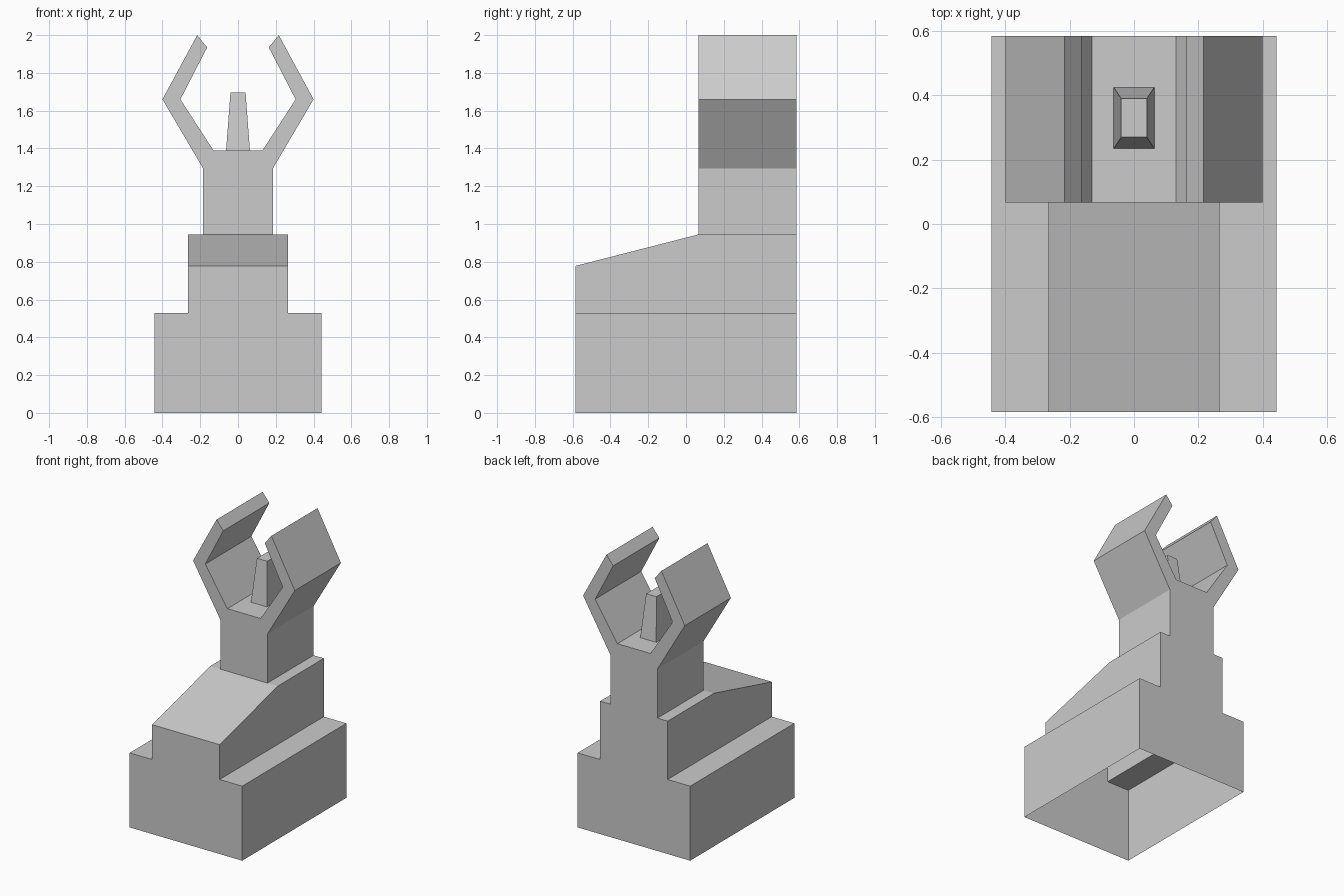
import bpy
import bmesh

if "Cube" in bpy.data.objects:
    bpy.data.objects.remove(bpy.data.objects["Cube"])

FRONT, MID, BACK = -0.585, 0.067, 0.585


def mirrored(half):
    """Closed front-view profile from its right half, bottom to top."""
    return half + [(-x, z) for x, z in reversed(half)]


def loft(name, stations, skip):
    """Skin profiles placed along y; skip lists the (span, edge) openings."""
    bm = bmesh.new()
    rings = [[bm.verts.new((x, y, z)) for x, z in prof] for y, prof in stations]
    n = len(rings[0])
    for s in range(len(rings) - 1):
        a, b = rings[s], rings[s + 1]
        for i in range(n):
            if (s, i) not in skip:
                j = (i + 1) % n
                bm.faces.new((a[i], a[j], b[j], b[i]))
    bm.faces.new(rings[0])
    bm.faces.new(rings[-1][::-1])
    finish(bm, name)


def finish(bm, name):
    loose = [v for v in bm.verts if not v.link_faces]
    bmesh.ops.delete(bm, geom=loose, context='VERTS')
    bmesh.ops.dissolve_limit(bm, angle_limit=0.01, verts=bm.verts[:], edges=bm.edges[:])
    bmesh.ops.recalc_face_normals(bm, faces=bm.faces[:])
    mesh = bpy.data.meshes.new(name)
    bm.to_mesh(mesh)
    bm.free()
    bpy.context.collection.objects.link(bpy.data.objects.new(name, mesh))


# Hollow base: open underneath and open into the step above
base = mirrored([(0.4425, 0), (0.4425, 0.53), (0.2655, 0.53)])
loft("base", [(FRONT, base), (BACK, base)], {(0, 2), (0, 5)})

# Step with sloped front, open below and under the fork stem
def step(top):
    return mirrored([(0.2655, 0.53), (0.2655, top), (0.185, top)])

loft("sloped_step",
     [(FRONT, step(0.778)), (MID, step(0.945)), (BACK, step(0.945))],
     {(0, 5), (1, 5), (1, 2)})

# Stem and two bent prongs as one extruded outline, open at the foot
fork = mirrored([(0.185, 0.945), (0.185, 1.295), (0.4, 1.66), (0.216, 2.0),
                 (0.163, 1.935), (0.305, 1.66), (0.13, 1.39)])
loft("fork", [(MID, fork), (BACK, fork)], {(0, len(fork) - 1)})

# Tapered peg standing on the fork floor
bm = bmesh.new()
bmesh.ops.create_cube(bm, size=2)
for v in bm.verts:
    top = v.co.z > 0
    v.co = (v.co.x * (0.04 if top else 0.063),
            0.33 + v.co.y * (0.06 if top else 0.095),
            1.695 if top else 1.39)
bm.normal_update()
bmesh.ops.delete(bm, geom=[f for f in bm.faces if f.normal.z < -0.9], context='FACES')
finish(bm, "centre_peg")
